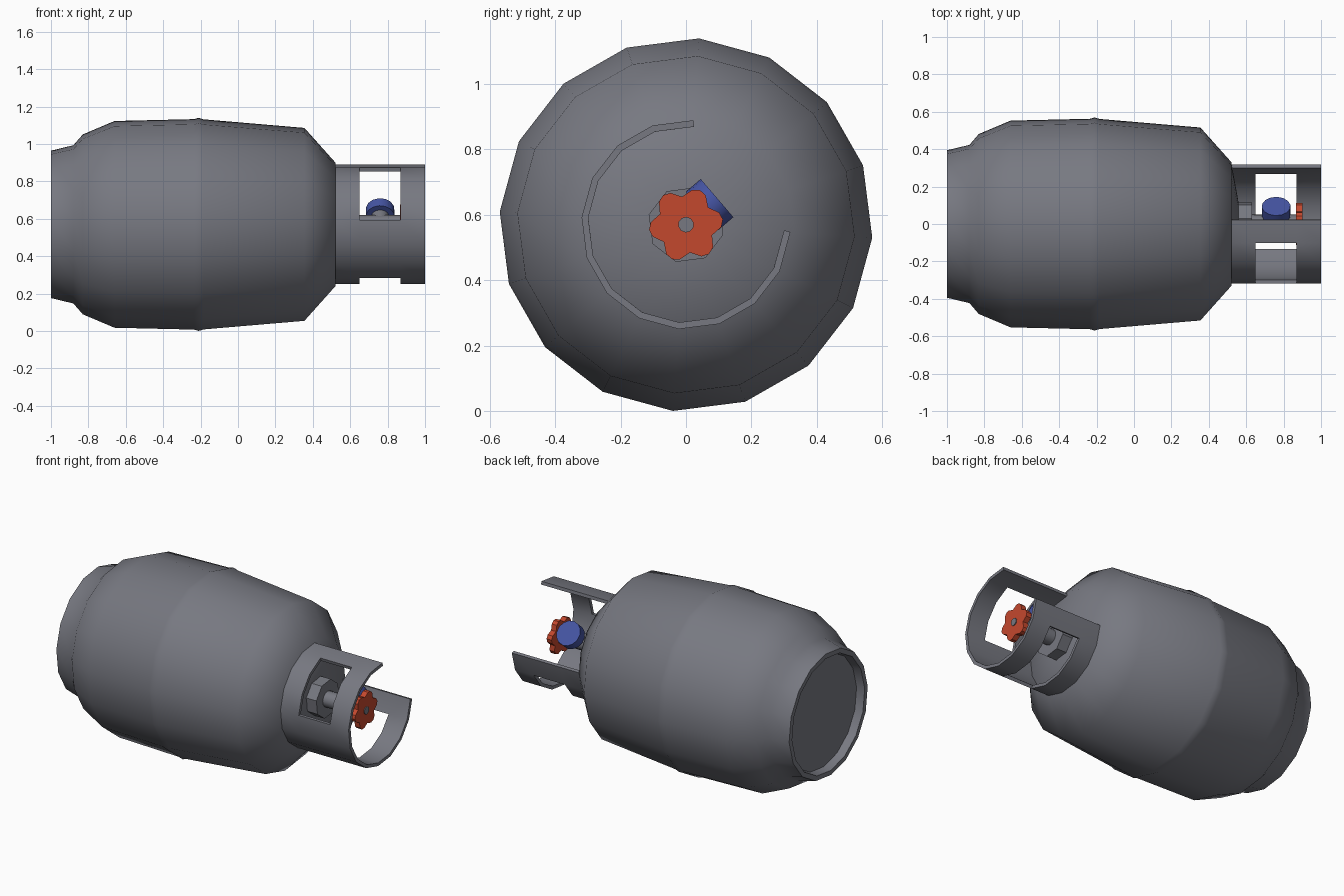
import bpy, bmesh, math
from mathutils import Vector, Matrix

if "Cube" in bpy.data.objects:
    bpy.data.objects.remove(bpy.data.objects["Cube"])

ZC = 0.57                      # height of the cylinder axis
PHASE = math.radians(86)       # roll of the lying cylinder


def material(name, rgb):
    m = bpy.data.materials.new(name)
    m.diffuse_color = (*rgb, 1)
    m.use_nodes = True
    m.node_tree.nodes["Principled BSDF"].inputs["Base Color"].default_value = m.diffuse_color
    return m


GREY = material("steel grey", (0.185, 0.19, 0.22))
RED = material("handle red", (0.55, 0.065, 0.027))
BLUE = material("cap blue", (0.06, 0.09, 0.37))


def finish(bm, name, mat, angle=35, thickness=0, recalc=True):
    if recalc:
        bmesh.ops.recalc_face_normals(bm, faces=bm.faces)
    me = bpy.data.meshes.new(name)
    bm.to_mesh(me)
    bm.free()
    ob = bpy.data.objects.new(name, me)
    bpy.context.collection.objects.link(ob)
    me.materials.append(mat)
    bpy.ops.object.select_all(action='DESELECT')
    ob.select_set(True)
    bpy.context.view_layer.objects.active = ob
    if thickness:
        s = ob.modifiers.new("wall", 'SOLIDIFY')
        s.thickness = thickness
        s.offset = -1
        s.use_even_offset = True
        bpy.ops.object.modifier_apply(modifier=s.name)
    bpy.ops.object.shade_smooth_by_angle(angle=math.radians(angle))
    return ob


def lathe(name, profile, n, mat, phase=PHASE, angle=35, matrix=None):
    """Turn (x, radius) points round the x axis, capping both ends."""
    bm = bmesh.new()
    rings = []
    for x, r in profile:
        rings.append([bm.verts.new((x, r * math.cos(phase + math.tau * k / n),
                                    r * math.sin(phase + math.tau * k / n)))
                      for k in range(n)])
    for a, b in zip(rings, rings[1:]):
        for k in range(n):
            j = (k + 1) % n
            bm.faces.new((a[k], a[j], b[j], b[k]))
    bm.faces.new(rings[0])
    bm.faces.new(rings[-1])
    bm.transform(matrix or Matrix.Translation((0, 0, ZC)))
    return finish(bm, name, mat, angle)


# Tank body with foot ring, recessed base, weld seam and shoulder
lathe("tank", [(-0.95, 0.355), (-1.0, 0.365), (-1.0, 0.395), (-0.88, 0.424),
               (-0.83, 0.482), (-0.66, 0.554), (-0.235, 0.564), (-0.21, 0.571),
               (-0.185, 0.563), (0.355, 0.517), (0.52, 0.332), (0.56, 0.11)],
      16, GREY, angle=55)

# Collar: three-quarter guard with two windows
bm = bmesh.new()
xs = [0.52, 0.65, 0.87, 1.0]
SEGS = 12
grid = [[bm.verts.new((x, 0.32 * math.cos(PHASE + math.tau * k / 16),
                       ZC + 0.32 * math.sin(PHASE + math.tau * k / 16)))
         for x in xs] for k in range(SEGS + 1)]
for k in range(SEGS):
    for i in range(3):
        if i == 1 and (1 <= k < 4 or 7 <= k < 11):
            continue
        bm.faces.new((grid[k][i], grid[k + 1][i], grid[k + 1][i + 1], grid[k][i + 1]))
finish(bm, "collar", GREY, thickness=0.02, recalc=False)

# Valve: stepped base, stem and spindle end
lathe("valve_base", [(0.55, 0.118), (0.63, 0.118), (0.63, 0.05)], 8, GREY,
      phase=math.radians(-15))
lathe("valve_stem", [(0.62, 0.05), (0.87, 0.05)], 12, GREY)
lathe("spindle_end", [(0.86, 0.024), (0.905, 0.024)], 10, GREY)

# Side outlet and blue cap, pointing out through the collar opening
aim = Vector((0, 0.76, 0.65)).to_track_quat('X', 'Z').to_matrix().to_4x4()
side = Matrix.Translation((0.76, 0, ZC)) @ aim
lathe("outlet", [(0.0, 0.048), (0.07, 0.048)], 12, GREY, matrix=side)
lathe("outlet_cap", [(0.064, 0.077), (0.125, 0.077)], 14, BLUE, matrix=side)

# Hand wheel with six rounded lobes
bm = bmesh.new()
pts = []
for k in range(6):
    for off, r in ((-30, 0.086), (-12, 0.108), (0, 0.114), (12, 0.108)):
        a = math.radians(8 + 60 * k + off)
        pts.append((r * math.cos(a), ZC + r * math.sin(a)))
face = bm.faces.new([bm.verts.new((0.865, y, z)) for y, z in pts])
ext = bmesh.ops.extrude_face_region(bm, geom=[face], use_keep_orig=True)
bmesh.ops.translate(bm, vec=(0.035, 0, 0),
                    verts=[g for g in ext["geom"] if isinstance(g, bmesh.types.BMVert)])
finish(bm, "hand_wheel", RED)
